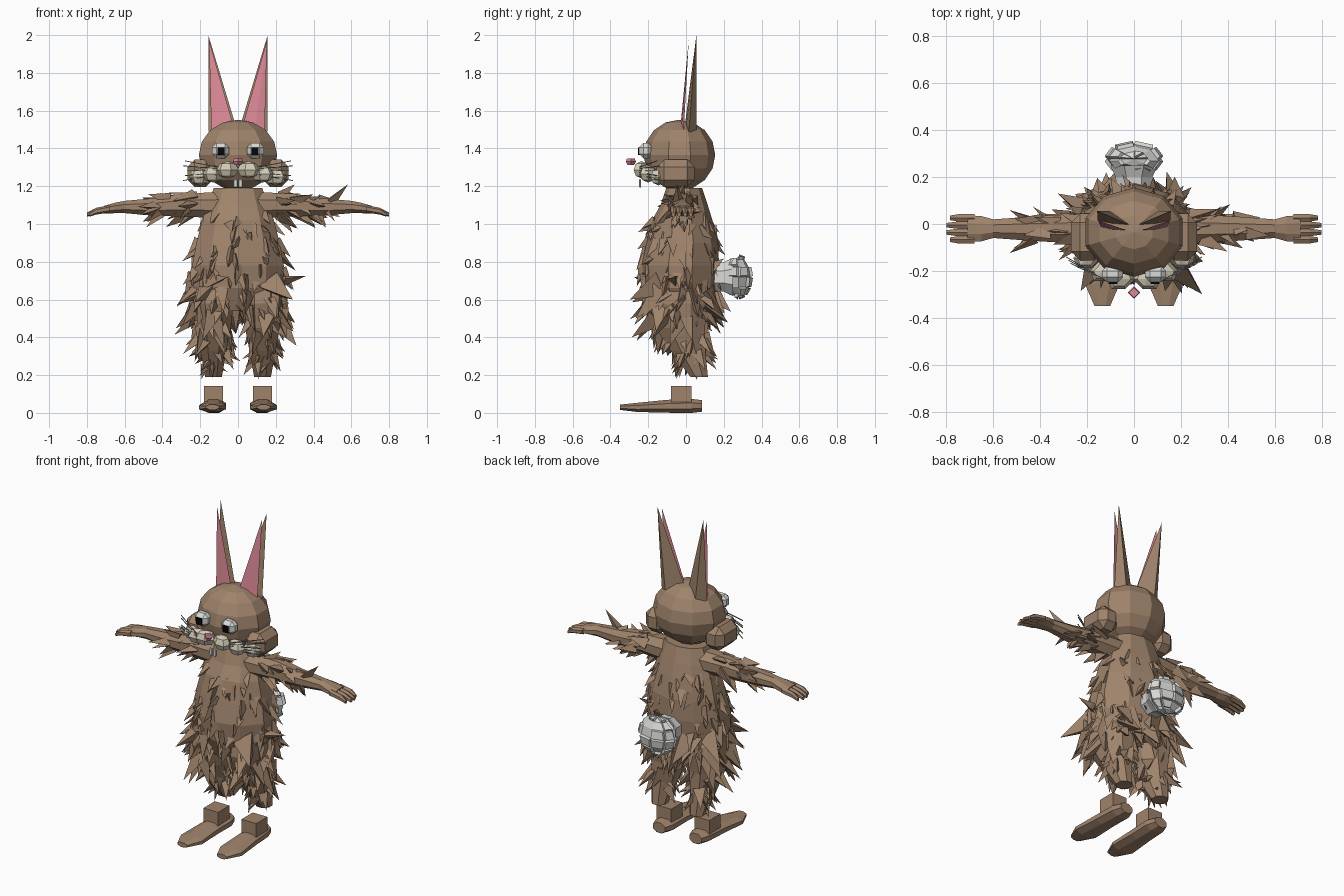
import bpy, bmesh, math, random
from mathutils import Vector, Matrix

random.seed(7)
if "Cube" in bpy.data.objects:
    bpy.data.objects.remove(bpy.data.objects["Cube"])


def material(name, r, g, b):
    m = bpy.data.materials.new(name)
    m.use_nodes = True
    m.diffuse_color = (r, g, b, 1)
    m.node_tree.nodes["Principled BSDF"].inputs["Base Color"].default_value = (r, g, b, 1)
    return m


brown = material("brown fur", .345, .228, .148)
pink = material("ear pink", .74, .26, .32)
cream = material("muzzle cream", .66, .6, .47)
white = material("tail white", .7, .7, .68)
grey = material("whisker grey", .25, .26, .26)
black = material("pupil black", .002, .002, .002)


def finish(name, bm, mat):
    bmesh.ops.recalc_face_normals(bm, faces=bm.faces)
    mesh = bpy.data.meshes.new(name)
    bm.to_mesh(mesh)
    bm.free()
    mesh.materials.append(mat)
    obj = bpy.data.objects.new(name, mesh)
    bpy.context.collection.objects.link(obj)
    return obj


def loft(name, rings, n, mat):
    """Skin a list of closed rings given as (centre, first radius vector, second radius vector)."""
    bm = bmesh.new()
    loops = []
    for c, u, v in rings:
        turns = [math.tau * (i + .5) / n for i in range(n)]
        loops.append([bm.verts.new(Vector(c) + Vector(u) * math.cos(t) + Vector(v) * math.sin(t)) for t in turns])
    for a, b in zip(loops, loops[1:]):
        for i in range(n):
            bm.faces.new((a[i], a[i - 1], b[i - 1], b[i]))
    bm.faces.new(loops[0])
    bm.faces.new(loops[-1])
    return finish(name, bm, mat)


def column(name, x, rings, n):
    """Rings are (z, y, x radius, y radius)."""
    return loft(name, [((x, y, z), (rx, 0, 0), (0, ry, 0)) for z, y, rx, ry in rings], n, brown)


def ball(name, centre, size, mat, seg, rings, turn=0):
    bm = bmesh.new()
    m = Matrix.Translation(centre) @ Matrix.Rotation(turn, 4, 'Z') @ Matrix.Diagonal((*size, 1))
    bmesh.ops.create_uvsphere(bm, u_segments=seg, v_segments=rings, radius=1, matrix=m)
    return finish(name, bm, mat)


def block(name, centre, size, mat, bevel=0.0):
    bm = bmesh.new()
    bmesh.ops.create_cube(bm, size=1, matrix=Matrix.Translation(centre) @ Matrix.Diagonal((*size, 1)))
    if bevel:
        bmesh.ops.bevel(bm, geom=bm.edges[:], offset=bevel, segments=1, affect='EDGES')
    return finish(name, bm, mat)


def spike(bm, base, tip, width):
    """Three-sided pyramid from base to tip."""
    d = (tip - base).normalized()
    u = d.orthogonal().normalized()
    v = d.cross(u)
    spin = random.random() * math.tau
    ring = []
    for i in range(3):
        t = spin + math.tau * i / 3
        ring.append(bm.verts.new(base + (u * math.cos(t) + v * math.sin(t)) * width))
    top = bm.verts.new(tip)
    for i in range(3):
        bm.faces.new((ring[i - 1], ring[i], top))
    bm.faces.new(ring[::-1])


def fur(name, skin, count, flow, inside, length):
    """Scatter tufts over a skin; length is a function of the root position."""
    src = bmesh.new()
    src.from_mesh(skin.data)
    bmesh.ops.triangulate(src, faces=src.faces[:])
    faces = src.faces[:]
    areas = [f.calc_area() for f in faces]
    bm = bmesh.new()
    for f in random.choices(faces, areas, k=count):
        a, b = sorted((random.random(), random.random()))
        p, q, r = (v.co for v in f.verts)
        root = p * a + q * (b - a) + r * (1 - b)
        if not inside(root):
            continue
        jitter = Vector([random.uniform(-.3, .3) for _ in range(3)])
        d = (f.normal * random.uniform(.15, .6) + flow + jitter).normalized()
        size = length(root) * random.uniform(.6, 1.35)
        spike(bm, root - f.normal * .015, root + d * size, size * random.uniform(.25, .4))
    src.free()
    return finish(name, bm, brown)


# Torso with shaggy coat
torso = column("torso", 0, [(1.19, -.01, .135, .095), (1.1, -.01, .17, .125), (1.02, -.02, .2, .16),
                            (.9, -.02, .232, .19), (.78, -.03, .255, .205), (.66, -.03, .25, .195),
                            (.54, -.02, .18, .15)], 10)
down = Vector((0, 0, -.8))
fur("torso_fur", torso, 170, down, lambda p: p.z < 1.07, lambda p: .08 + .05 * (1.07 - p.z))

# Head
ball("head", (0, -.035, 1.365), (.218, .19, .187), brown, 10, 8)


def ear(side, label):
    tip = Vector((side * .157, .055, 2))
    inner, outer = Vector((side * .015, -.005, 1.53)), Vector((side * .155, .015, 1.49))
    back, fold = Vector((side * .1, .055, 1.47)), Vector((side * .09, 0, 1.5))
    bm = bmesh.new()
    i, o, b, f, t = (bm.verts.new(p) for p in (inner, outer, back, fold, tip))
    for tri in ((i, b, t), (b, o, t), (o, f, t), (f, i, t), (i, f, o, b)):
        bm.faces.new(tri)
    finish(label + "_ear", bm, brown)
    # Pink lining, a folded sheet just in front of the ear
    bm = bmesh.new()
    shift = Vector((0, -.025, 0))
    pts = (inner.lerp(outer, .08), outer.lerp(inner, .1), fold)
    i, o, f = (bm.verts.new(p + shift) for p in pts)
    t = bm.verts.new(tip.lerp(fold, .05) + shift * 1.5)
    bm.faces.new((i, f, t))
    bm.faces.new((f, o, t))
    finish(label + "_ear_lining", bm, pink)


# Paired parts
for s, label in ((1, "left"), (-1, "right")):
    ear(s, label)

    # Face
    block(label + "_cheek", (s * .2, -.055, 1.268), (.135, .2, .145), brown, .038)
    for k, (x, y, z) in enumerate(((.055, -.235, 1.287), (.13, -.2, 1.265), (.2, -.145, 1.25))):
        ball(f"{label}_muzzle_pad_{k}", (s * x, y, z), (.062, .046, .046), cream, 6, 4, -s * .4)
    block(label + "_eye", (s * .092, -.213, 1.388), (.09, .07, .08), white, .022)
    block(label + "_pupil", (s * .09, -.248, 1.385), (.038, .014, .042), black)
    block(label + "_tooth", (s * .013, -.243, 1.215), (.022, .012, .045), white, .004)
    for k in range(5):
        root, end = (s * .11, -.245, 1.262 + .01 * k), (s * (.29 - .01 * (k % 3)), -.14 - .014 * (k % 3), 1.23 + .026 * k)
        loft(f"{label}_whisker_{k}", [(p, (0, .003, 0), (0, 0, .003)) for p in (root, end)], 4, grey)

    # Arm along x, rings are (x, z, y radius, z radius)
    arm = loft(label + "_arm", [((s * x, -.02, z), (0, ry, 0), (0, 0, rz)) for x, z, ry, rz in (
        (.1, 1.1, .08, .075), (.3, 1.1, .065, .065), (.45, 1.09, .055, .05), (.6, 1.09, .043, .035),
        (.65, 1.085, .058, .03), (.71, 1.075, .062, .022))], 8, brown)
    fur(label + "_arm_fur", arm, 60, Vector((s * .9, 0, -.25)),
        lambda p: .2 < abs(p.x) < .5, lambda p: .095)
    for k in range(4):
        reach = .8 if k in (1, 2) else .785
        loft(f"{label}_finger_{k}", [((s * x, -.067 + .031 * k, z), (0, r, 0), (0, 0, r)) for x, z, r in (
            (.68, 1.08, .019), (.75, 1.068, .018), (reach, 1.05, .011))], 6, brown)

    # Leg with long tufts on the thigh
    leg = column(label + "_leg", s * .13, [(.7, -.03, .1, .16), (.58, -.04, .115, .17), (.45, -.03, .1, .14),
                                           (.33, .01, .075, .1), (.19, .07, .048, .05)], 8)
    fur(label + "_leg_fur", leg, 85, down * .75, lambda p: p.z > .24, lambda p: .07 + .2 * (p.z - .24))

    # Ankle and foot
    block(label + "_ankle", (s * .13, -.025, .1), (.1, .11, .085), brown)
    loft(label + "_foot", [((s * x, y, z), (w, 0, 0), (0, 0, h)) for y, x, z, w, h in (
        (.085, .125, .037, .045, .033), (.03, .125, .037, .066, .04), (-.1, .13, .035, .068, .037),
        (-.26, .135, .029, .078, .026), (-.35, .135, .03, .036, .015))], 8, brown)

# Nose, a faceted peg turned on its corner
loft("nose", [((0, -.292, z), (r, r, 0), (-r, r, 0)) for z, r in ((1.312, .012), (1.33, .019), (1.346, .015))], 4, pink)

# Tail: a stub and a puff with raised lumps
loft("tail_stub", [((0, y, .72), (r, 0, 0), (0, 0, r)) for y, r in ((.14, .08), (.2, .085), (.25, .11))], 8, white)
bm = bmesh.new()
bmesh.ops.create_uvsphere(bm, u_segments=8, v_segments=6, radius=1,
                          matrix=Matrix.Translation((0, .278, .72)) @ Matrix.Diagonal((.115, .062, .105, 1)))
lumps = random.sample(bm.faces[:], 26)
bmesh.ops.inset_individual(bm, faces=lumps, thickness=.004, depth=.016)
finish("tail_puff", bm, white)
